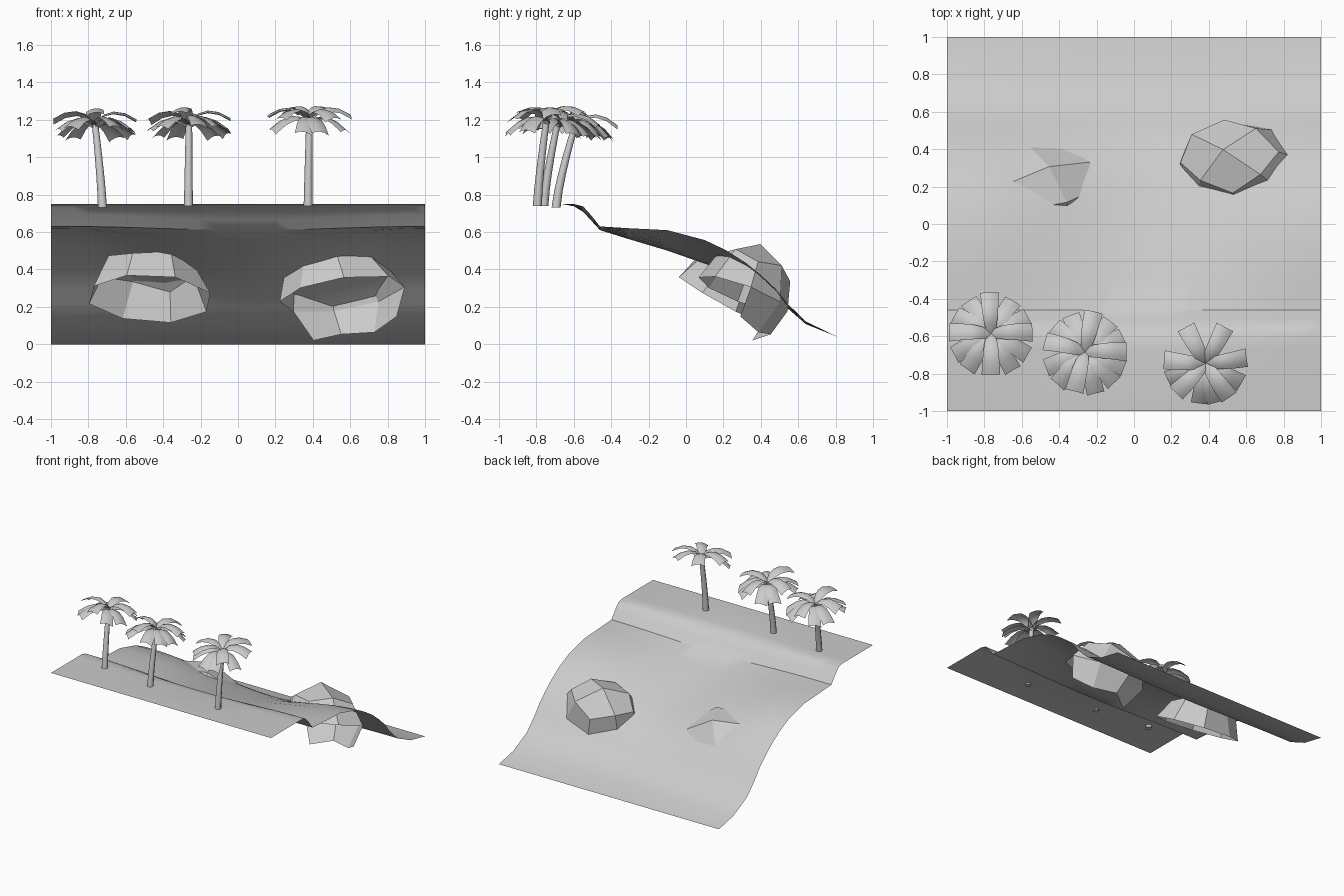
import bpy, bmesh, math, random
from mathutils import Vector, Matrix, Euler

if "Cube" in bpy.data.objects:
    bpy.data.objects.remove(bpy.data.objects["Cube"])


def finish(name, bm, smooth=None):
    me = bpy.data.meshes.new(name)
    bm.to_mesh(me)
    bm.free()
    ob = bpy.data.objects.new(name, me)
    bpy.context.collection.objects.link(ob)
    if smooth:
        bpy.ops.object.select_all(action='DESELECT')
        ob.select_set(True)
        bpy.context.view_layer.objects.active = ob
        bpy.ops.object.shade_smooth_by_angle(angle=math.radians(smooth))
    return ob


def skin(bm, rows, closed=False):
    """Join rows of points with quads."""
    vr = [[bm.verts.new(p) for p in r] for r in rows]
    for a, b in zip(vr, vr[1:]):
        n = len(a)
        for i in range(n if closed else n - 1):
            j = (i + 1) % n
            bm.faces.new((a[i], a[j], b[j], b[i]))
    return vr


# Beach: y, height at the sides, height in the central hollow
PROFILE = [(-1, .75, .75), (-.66, .75, .749), (-.6, .75, .738), (-.55, .737, .708),
           (-.51, .693, .665), (-.46, .63, .61), (-.3, .62, .56), (-.1, .61, .50),
           (.1, .557, .43), (.21, .505, .39), (.32, .435, .345), (.4, .37, .30),
           (.48, .295, .25), (.54, .22, .195), (.64, .122, .108), (.81, .04, .04), (1, 0, 0)]
COLS = 20
rows = []
for y, side, mid in PROFILE:
    row = []
    for i in range(COLS + 1):
        x = -1 + 2 * i / COLS
        w = math.cos(math.pi / 2 * min(1, abs(x - .05) / .95)) ** 2
        row.append((x, y, side + (mid - side) * w))
    rows.append(row)
bm = bmesh.new()
skin(bm, rows)
finish("beach", bm, 32)


# Boulders: faceted quad spheres, open underneath along the slope
def boulder(name, centre, size, rot, seed):
    rng = random.Random(seed)
    bm = bmesh.new()
    bmesh.ops.create_cube(bm, size=2)
    bmesh.ops.subdivide_edges(bm, edges=bm.edges[:], cuts=1, use_grid_fill=True)
    turn = Euler([math.radians(a) for a in rot]).to_matrix()
    for v in bm.verts:
        v.co = turn @ v.co.normalized() * rng.uniform(.94, 1.06)
    slope = Vector((0, .55, .83))
    under = [f for f in bm.faces if f.calc_center_median().dot(slope) < -.22]
    bmesh.ops.delete(bm, geom=under, context='FACES')
    for v in bm.verts:
        v.co = Vector(centre) + Vector([a * b for a, b in zip(v.co, size)])
    bmesh.ops.recalc_face_normals(bm, faces=bm.faces[:])
    finish(name, bm)


boulder("boulder_small", (-.48, .18, .245), (.34, .26, .27), (-25, 15, 20), 3)
boulder("boulder_large", (.54, .31, .265), (.34, .26, .275), (-20, 8, 50), 7)


# Palms: curved trunk plus a two-tier crown of arched leaves
def leaf(bm, mat, angle, path, roll):
    spin = mat @ Matrix.Rotation(angle, 4, 'Z')
    rows = []
    for r, z, half in path:
        rows.append([spin @ Vector((r, half * s, z - abs(s) ** 2 * half * .3 + roll * s * half))
                     for s in (-1, -.5, 0, .5, 1)])
    skin(bm, rows)


UPPER = [(0, 0, .02), (.05, .045, .034), (.1, .06, .041), (.16, .052, .046), (.222, .02, .05)]
LOWER = [(0, -.02, .02), (.05, .012, .034), (.1, .018, .041), (.16, -.005, .045), (.222, -.05, .048)]


def palm(n, base, top, tilt, upper, lower):
    base, top = Vector(base), Vector(top)
    bm = bmesh.new()
    rings = []
    for i in range(6):
        t = i / 5
        lean = t ** 1.3
        c = Vector((base.x + (top.x - base.x) * lean,
                    base.y + (top.y - base.y) * lean,
                    base.z + (top.z - base.z) * t))
        r = .024 - .007 * t
        rings.append([c + Vector((r * math.cos(a), r * math.sin(a), 0))
                      for a in [k * math.tau / 8 for k in range(8)]])
    vr = skin(bm, rings, True)
    bm.faces.new(vr[0][::-1])
    bm.faces.new(vr[-1])
    finish(f"palm_trunk_{n}", bm, 50)

    bm = bmesh.new()
    mat = Matrix.Translation(top) @ Matrix.Rotation(math.radians(tilt), 4, 'X')
    for path, angles, roll in ((UPPER, upper, .12), (LOWER, lower, -.15)):
        for a in angles:
            leaf(bm, mat, math.radians(a), path, roll)
    finish(f"palm_leaves_{n}", bm, 40)


palm(1, (-.725, -.695, .73), (-.765, -.588, 1.185), -9,
     (2, 92, 178, 270), (28, 58, 122, 150, 208, 235, 302, 332))
palm(2, (-.265, -.76, .74), (-.262, -.685, 1.19), -9,
     (0, 78, 165, 255), (25, 52, 110, 138, 200, 228, 285, 315, 340))
palm(3, (.375, -.795, .74), (.382, -.745, 1.205), 5,
     (8, 62, 118, 175, 225, 305), (330, 262, 285, 205))
